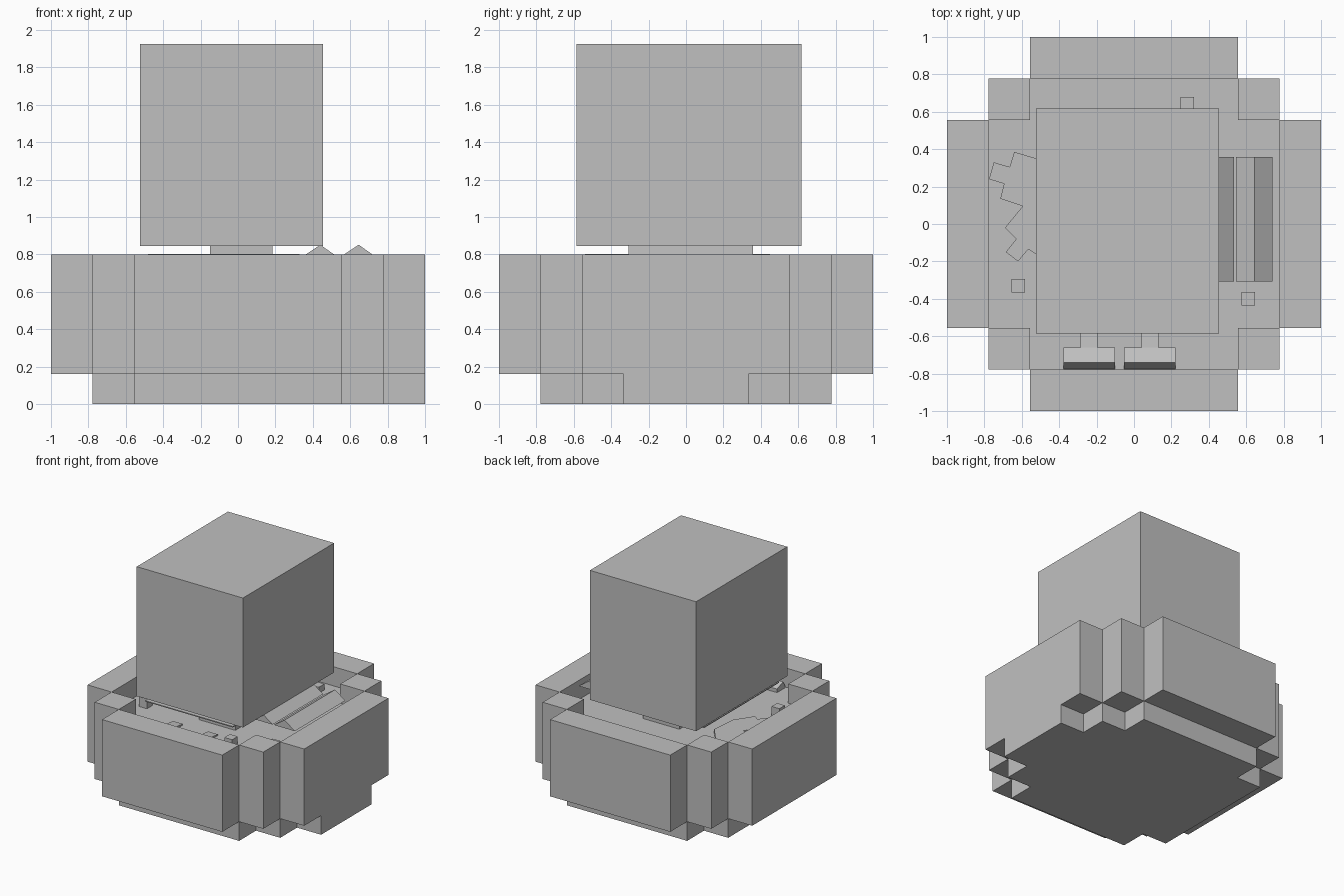
import bpy
import bmesh
from mathutils import Vector

if "Cube" in bpy.data.objects:
    bpy.data.objects.remove(bpy.data.objects["Cube"], do_unlink=True)

grey = bpy.data.materials.new("plain grey")
grey.use_nodes = True
grey.diffuse_color = (0.53, 0.53, 0.53, 1)
grey.node_tree.nodes["Principled BSDF"].inputs["Base Color"].default_value = grey.diffuse_color


def prism(name, points, axis, low, high):
    """Extrude a closed outline along an axis (x: yz, y: xz, z: xy)."""
    def place(p):
        a, b = p
        return {"x": (low, a, b), "y": (a, low, b), "z": (a, b, low)}[axis]
    bm = bmesh.new()
    face = bm.faces.new([bm.verts.new(place(p)) for p in points])
    grown = bmesh.ops.extrude_face_region(bm, geom=[face])["geom"]
    step = Vector([(high - low) * (axis == k) for k in "xyz"])
    bmesh.ops.translate(bm, vec=step, verts=[v for v in grown if isinstance(v, bmesh.types.BMVert)])
    bmesh.ops.recalc_face_normals(bm, faces=bm.faces)
    mesh = bpy.data.meshes.new(name)
    bm.to_mesh(mesh)
    bm.free()
    mesh.materials.append(grey)
    obj = bpy.data.objects.new(name, mesh)
    bpy.context.collection.objects.link(obj)
    return obj


def box(name, x0, x1, y0, y1, z0, z1):
    return prism(name, [(x0, y0), (x1, y0), (x1, y1), (x0, y1)], "z", z0, z1)


A, B, C = 0.555, 0.778, 1.0     # plan steps from the centre outwards
RIM, STEP, FLOOR = 0.80, 0.16, 0.64

# Stepped base and raised floor, one cross-shaped solid
quarter = [(B, A), (A, A), (A, B)]
cross = []
for sx, sy, order in ((1, 1, 1), (-1, 1, -1), (-1, -1, 1), (1, -1, -1)):
    cross += [(sx * x, sy * y) for x, y in quarter[::order]]
prism("base_and_floor", cross, "z", 0, FLOOR)
box("base_side_tab", B, C, -0.333, 0.333, 0, STEP)

# Surrounding walls and corner posts
for s, side in ((1, "left"), (-1, "right")):
    xs = sorted((s * B, s * C))
    box(side + "_wall", *xs, -A, A, STEP, RIM)
    xs = sorted((s * A, s * B))
    for t, end in ((1, "back"), (-1, "front")):
        ys = sorted((t * A, t * B))
        box(f"{end}_{side}_post", *xs, *ys, STEP, RIM)
for t, end in ((1, "back"), (-1, "front")):
    ys = sorted((t * B, t * C))
    box(end + "_wall", -A, A, *ys, STEP, RIM)

# Large block on its neck and thin plate
box("head_block", -0.525, 0.455, -0.585, 0.617, 0.845, 1.925)
box("neck_right", -0.15, 0.015, -0.3, 0.3, FLOOR, 0.845)
box("neck_left", 0.015, 0.185, -0.3, 0.3, FLOOR, 0.845)
box("neck_plate", -0.48, 0.33, -0.54, 0.45, 0.795, 0.803)

# Two long ridges beside the block
for name, peak in (("inner_ridge", 0.44), ("outer_ridge", 0.645)):
    prism(name, [(peak - 0.1, 0.785), (peak + 0.095, 0.785), (peak, 0.852)],
          "y", -0.308, 0.358)

# Tilted T-shaped wedges at the front
for name, mid in (("right_wedge", -0.24), ("left_wedge", 0.085)):
    prism(name + "_bar", [(-0.66, FLOOR), (-0.66, 0.67), (-0.74, 0.70), (-0.775, FLOOR)],
          "x", mid - 0.138, mid + 0.138)
    prism(name + "_stem", [(-0.45, FLOOR), (-0.45, 0.65), (-0.66, 0.67), (-0.66, FLOOR)],
          "x", mid - 0.045, mid + 0.045)

# Jagged flat piece on the floor
jagged = [(-0.52, 0.35), (-0.64, 0.385), (-0.665, 0.305), (-0.75, 0.33), (-0.775, 0.24),
          (-0.695, 0.215), (-0.715, 0.135), (-0.595, 0.095), (-0.69, -0.02), (-0.63, -0.08),
          (-0.685, -0.15), (-0.62, -0.2), (-0.565, -0.135), (-0.52, -0.165), (-0.42, -0.02),
          (-0.4, 0.2)]
prism("jagged_plate", jagged, "z", FLOOR, 0.67)

# Small loose cubes
for i, (x, y, top) in enumerate([(-0.62, -0.33, 0.72), (0.61, -0.4, 0.70),
                                 (0.285, 0.643, 0.69), (0.3, -0.52, 0.70)]):
    h = 0.036
    box(f"small_cube_{i + 1}", x - h, x + h, y - h, y + h, FLOOR, top)
